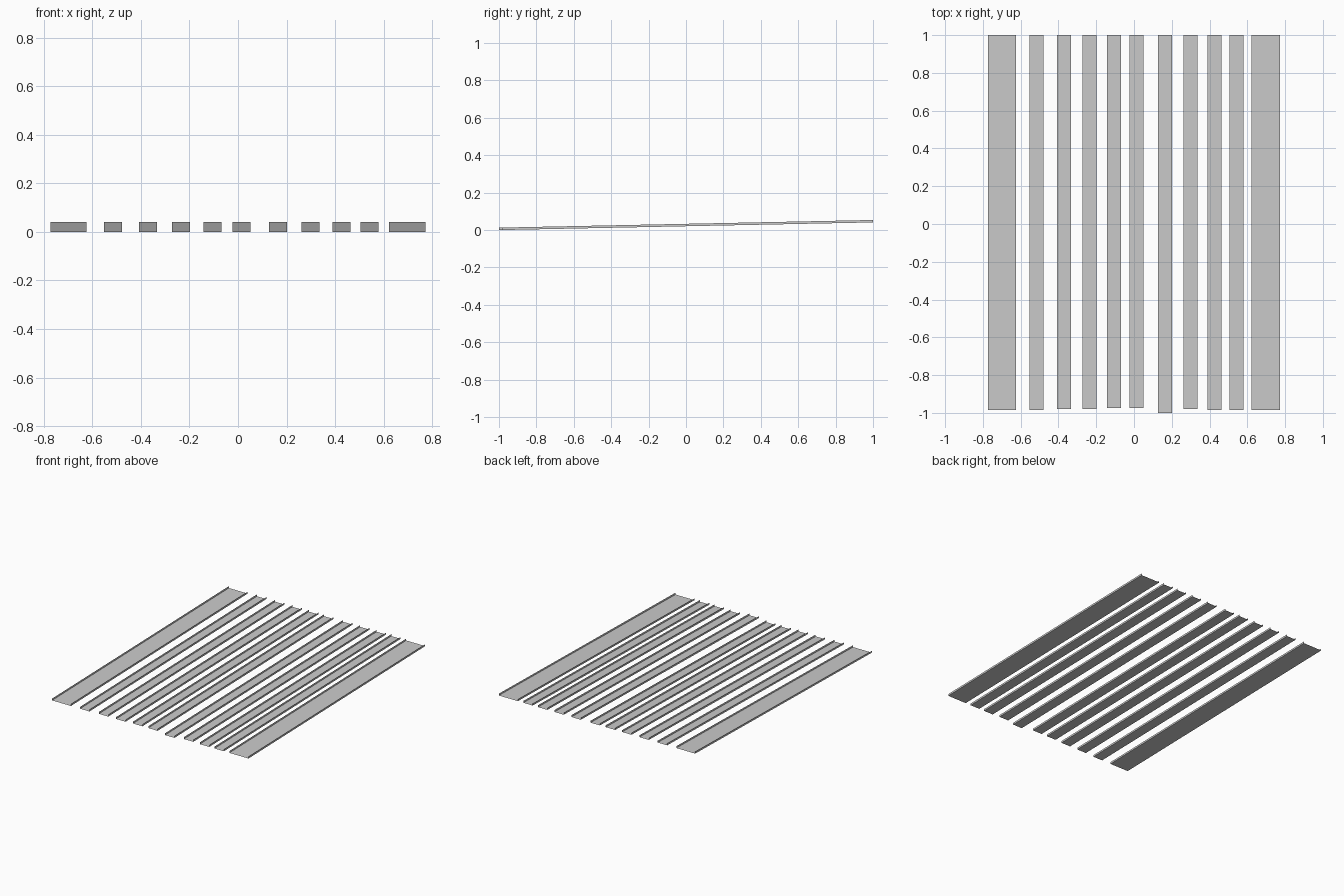
import bpy
import bmesh

if "Cube" in bpy.data.objects:
    bpy.data.objects.remove(bpy.data.objects["Cube"])

RISE = 0.041     # height gained from the front end to the back end
LIP = 0.013      # height of the folded side lips
BACK = 1.0


def floor_z(y):
    return RISE * (y + 1) / 2


def channel(name, x0, x1, front):
    """Thin sheet folded into an open U channel, running along y."""
    profile = [(x0, LIP), (x0, 0), (x1, 0), (x1, LIP)]
    bm = bmesh.new()
    rows = [[bm.verts.new((x, y, floor_z(y) + h)) for x, h in profile]
            for y in (front, BACK)]
    for i in range(3):
        bm.faces.new((rows[0][i], rows[0][i + 1], rows[1][i + 1], rows[1][i]))
    mesh = bpy.data.meshes.new(name)
    bm.to_mesh(mesh)
    bm.free()
    obj = bpy.data.objects.new(name, mesh)
    bpy.context.collection.objects.link(obj)


# Wide outer channels
channel("left_outer_channel", -0.772, -0.624, -0.985)
channel("right_outer_channel", 0.622, 0.772, -0.985)

# Narrow inner channels: centre x and front end y
slats = [(-0.515, -0.985), (-0.371, -0.98), (-0.235, -0.98),
         (-0.106, -0.975), (0.014, -0.975), (0.164, -1.0),
         (0.298, -0.98), (0.427, -0.985), (0.542, -0.985)]
for n, (x, front) in enumerate(slats, 1):
    channel(f"inner_channel_{n}", x - 0.037, x + 0.037, front)
